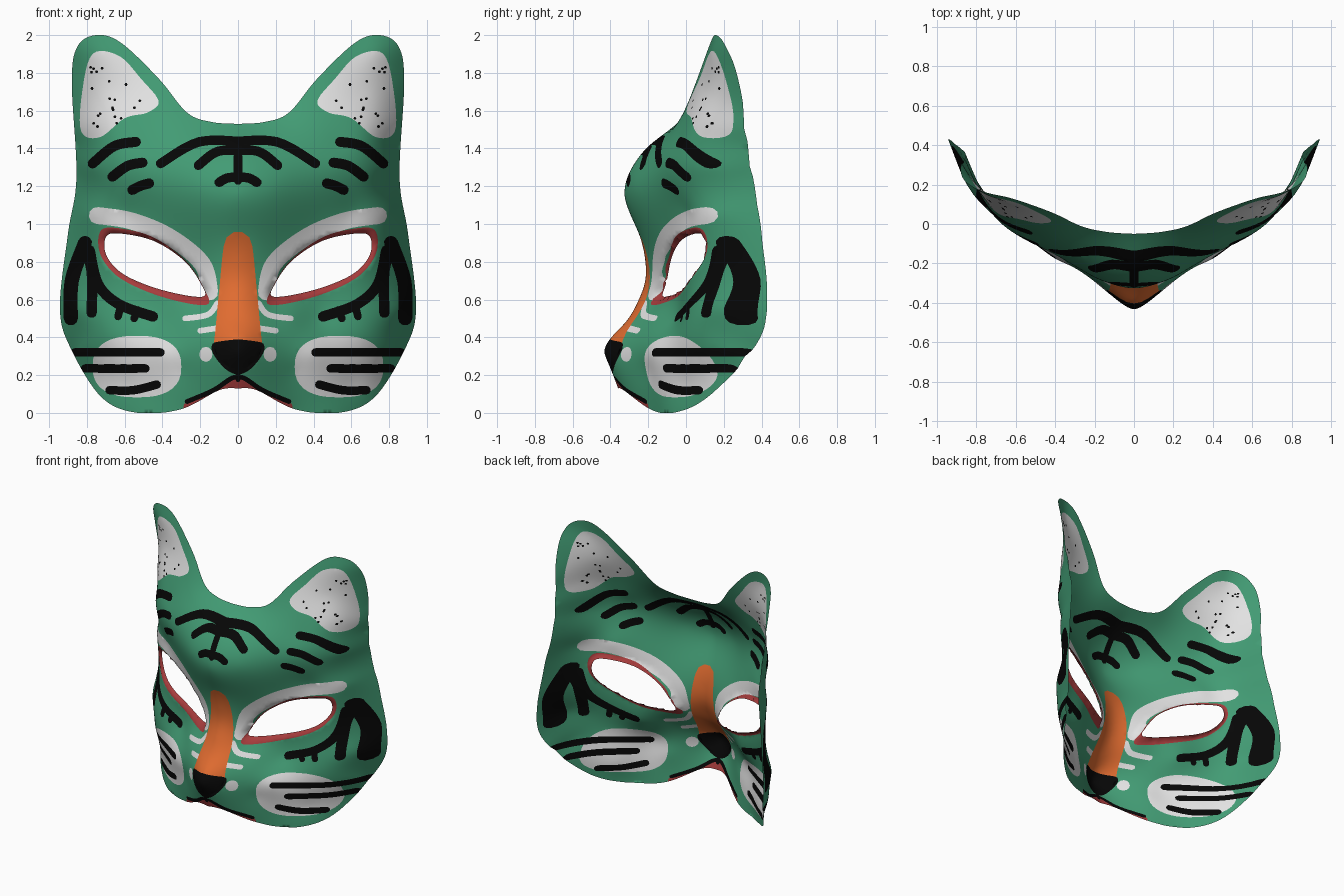
import bpy, math, random
from mathutils import Vector, kdtree
from mathutils.geometry import delaunay_2d_cdt

if "Cube" in bpy.data.objects:
    bpy.data.objects.remove(bpy.data.objects["Cube"])

random.seed(4)

# Materials, in rising paint priority
COLOURS = {"green": (.055, .33, .175), "white": (.76, .76, .76), "orange": (.75, .15, .03),
           "red": (.38, .045, .045), "black": (.002, .002, .002)}
GREEN, WHITE, ORANGE, RED, BLACK = range(5)

# Half outline of the mask, bottom centre to top centre: x, z, depth y
OUTLINE = [(0, .13, -.36), (.1, .12, -.33), (.3, .02, -.19), (.53, 0, -.07), (.72, .08, .11),
           (.88, .33, .35), (.943, .55, .43), (.9, .95, .4), (.855, 1.25, .355), (.88, 1.75, .28),
           (.85, 1.94, .21), (.75, 2, .16), (.62, 1.96, .13), (.42, 1.77, .06), (.27, 1.59, -.01),
           (.14, 1.54, -.04), (0, 1.53, -.05)]
# Centre profile: z, y
PROFILE = [(.26, -.41), (.33, -.433), (.4, -.395), (.48, -.32), (.6, -.25), (.8, -.215),
           (.95, -.25), (1.15, -.325), (1.3, -.285), (1.42, -.19)]
# Relief of muzzle, cheeks, brows, forehead and ears: x, z, y
RELIEF = [(.1, .34, -.37), (.19, .31, -.3), (.11, .6, -.21), (.175, .6, -.16), (.28, .5, -.165),
          (.3, .22, -.21), (.4, .32, -.175), (.6, .15, 0), (.7, .24, .07), (.85, .32, .26),
          (.42, .5, -.06), (.76, .6, .11), (.86, .55, .22), (.72, .9, .09),
          (.79, 1.05, .17), (.6, 1.06, .01), (.4, 1, -.1), (.22, .9, -.17),
          (.77, 1.3, .13), (.52, 1.33, -.09), (.2, 1.2, -.27), (.25, 1.42, -.14), (.54, 1.43, -.04),
          (.65, 1.7, .1), (.75, 1.53, .12), (.83, 1.5, .24), (.73, 1.9, .14), (.82, 1.72, .22)]


# Curve helpers
def spline(pts, closed=False, steps=6, dim=2):
    n, out = len(pts), []

    def get(i):
        return Vector(pts[i % n if closed else min(max(i, 0), n - 1)][:dim])
    for i in range(n if closed else n - 1):
        a, b, c, d = (get(i + k) for k in (-1, 0, 1, 2))
        for s in range(steps):
            t = s / steps
            out.append(b + (c - a) * t / 2 + (a - b * 2.5 + c * 2 - d / 2) * t * t
                       + (b * 3 - a - c * 3 + d) * t ** 3 / 2)
    return out if closed else out + [get(n - 1)]


def blob(*pts):
    return spline(pts, True)


def oval(x, z, rx, rz, n=6, power=1):
    out = []
    for k in range(n):
        c, s = math.cos(k * math.tau / n), math.sin(k * math.tau / n)
        out.append(Vector((x + rx * math.copysign(abs(c) ** power, c),
                           z + rz * math.copysign(abs(s) ** power, s))))
    return out


def stroke(width, *pts, end=None):
    """Round-ended brush stroke, tapering to the end width."""
    path, left, right = spline(pts), [], []
    for i, p in enumerate(path):
        t = (path[min(i + 1, len(path) - 1)] - path[max(i - 1, 0)]).normalized()
        r = (width + ((end or width) - width) * i / (len(path) - 1)) / 2
        left.append(p + Vector((-t.y, t.x)) * r)
        right.append(p - Vector((-t.y, t.x)) * r)

    def cap(c, start):
        v = start - c
        turns = [-k * math.pi / 5 for k in range(1, 5)]
        return [c + Vector((v.x * math.cos(a) - v.y * math.sin(a),
                            v.x * math.sin(a) + v.y * math.cos(a))) for a in turns]
    return left + cap(path[-1], left[-1]) + right[::-1] + cap(path[0], right[0])


def inside(p, poly):
    hit, a = False, poly[-1]
    for b in poly:
        if (a.y > p.y) != (b.y > p.y) and p.x < (b.x - a.x) * (p.y - a.y) / (b.y - a.y) + a.x:
            hit = not hit
        a = b
    return hit


# Smooth symmetric depth surface through the control points (thin-plate spline)
def kernel(x, z, px, pz):
    total = 0
    for side in (px, -px):
        r2 = (x - side) ** 2 + (z - pz) ** 2
        total += r2 * math.log(r2) if r2 > 1e-12 else 0
    return total


def solve(m):
    n = len(m)
    for i in range(n):
        p = max(range(i, n), key=lambda r: abs(m[r][i]))
        m[i], m[p] = m[p], m[i]
        for r in range(i + 1, n):
            f = m[r][i] / m[i][i]
            if f:
                m[r] = [u - f * v for u, v in zip(m[r], m[i])]
    out = [0] * n
    for i in reversed(range(n)):
        out[i] = (m[i][n] - sum(m[i][j] * out[j] for j in range(i + 1, n))) / m[i][i]
    return out


CTRL = [tuple(p) for p in spline(OUTLINE, steps=3, dim=3)] + [(0, z, y) for z, y in PROFILE] + RELIEF
rows = [[kernel(x, z, c[0], c[1]) + (.0006 if i == j else 0) for j, c in enumerate(CTRL)]
        + [1, z, y] for i, (x, z, y) in enumerate(CTRL)]
rows.append([1] * len(CTRL) + [0] * 3)
rows.append([c[1] for c in CTRL] + [0] * 3)
W = solve(rows)


def depth(x, z):
    return W[-2] + W[-1] * z + sum(w * kernel(x, z, c[0], c[1]) for w, c in zip(W, CTRL))


PAINT = []


def paint(colour, *polys):
    PAINT.extend((colour, poly) for poly in polys)


# Eye opening, with a red rim that is the same shape enlarged
eye = blob((.188, .615), (.4, .65), (.6, .73), (.695, .83), (.7, .93), (.63, .95), (.45, .912),
           (.29, .81), (.2, .69))
mid = sum(eye, Vector((0, 0))) / len(eye)
paint(RED, [mid + Vector(((p.x - mid.x) * 1.1 + .008, (p.y - mid.y) * 1.22 - .005)) for p in eye])

# White brow, cheek patch, ear lining and muzzle marks
ear = blob((.42, 1.65), (.51, 1.765), (.63, 1.89), (.77, 1.9), (.825, 1.7), (.83, 1.49), (.73, 1.46),
           (.6, 1.56), (.48, 1.59))
paint(WHITE, ear, oval(.535, .245, .235, .163, 36, .8),
      stroke(.09, (.15, .64), (.19, .79), (.36, .93), (.56, 1.015), (.745, 1.045)),
      stroke(.03, (.11, .58), (.16, .52), (.28, .5)), stroke(.03, (.1, .45), (.2, .435)),
      oval(.17, .31, .035, .04, 12))

# Orange nose bridge, black nose tip, mouth line and red lip below it
paint(ORANGE, stroke(.15, (0, .885), (0, .62), (0, .36), end=.26))
paint(BLACK, blob((-.1, .378), (.1, .378), (.14, .345), (.11, .28), (.04, .215), (-.04, .215)),
      stroke(.025, (0, .25), (0, .175)))
mouth = [(-.03, .185), (.03, .185), (.13, .12), (.27, .06)]
paint(BLACK, stroke(.025, *mouth))
paint(RED, stroke(.08, *[(x * .93, z - .035) for x, z in mouth]))

# Black forehead stripes: centre bar, bars beside it, and three on each temple
paint(BLACK, stroke(.045, (0, 1.42), (0, 1.23)))
for reach, z, drop in ((.41, 1.435, .115), (.21, 1.385, .075), (.1, 1.245, .025)):
    paint(BLACK, stroke(.05, (-.04, z), (reach / 2, z), (reach, z - drop)))
for k in range(3):
    a, b = Vector((.54 - .035 * k, 1.435 - .11 * k)), Vector((.77 - .105 * k, 1.32 - .07 * k))
    paint(BLACK, stroke(.053, a, (a + b) / 2 + Vector((0, .035 - .015 * k)), b))

# Black arch beside the eye and its branches
paint(BLACK, stroke(.075, (.885, .5), (.88, .7), (.81, .9)),
      stroke(.055, (.82, .9), (.775, .75), (.775, .53)),
      stroke(.055, (.785, .86), (.74, .68), (.63, .575), (.45, .51)),
      stroke(.04, (.62, .57), (.635, .51)), stroke(.04, (.53, .545), (.55, .5)))

# Black cheek whisker lines
for z, drop, x0, x1 in ((.32, 0, .41, .865), (.235, 0, .49, .81), (.15, .03, .43, .68)):
    paint(BLACK, stroke(.045, (x0, z), ((x0 + x1) / 2, z - drop), (x1, z - drop)))

# Ear speckles
for _ in range(24):
    q = Vector((random.uniform(.5, .8), random.uniform(1.5, 1.88)))
    if inside(q, ear):
        paint(BLACK, oval(q.x, q.y, .008, .008))

# Cut the flat half pattern along every outline, with a fine fill between
STEP = .022
rim = spline(OUTLINE, steps=8) + [Vector((0, 1.53 - .02 * k)) for k in range(1, 70)]
points, edges = [], []
for loop in [rim, eye] + [poly for _, poly in PAINT]:
    s = len(points)
    points += loop
    edges += [(s + i, s + (i + 1) % len(loop)) for i in range(len(loop))]
tree = kdtree.KDTree(len(points))
for i, p in enumerate(points):
    tree.insert((p.x, p.y, 0), i)
tree.balance()
for j in range(int(2 / STEP)):
    for i in range(int(.96 / STEP)):
        p = Vector(((i + .5 * (j % 2)) * STEP, j * STEP))
        if p.x > .005 and tree.find((p.x, p.y, 0))[2] > .009 and inside(p, rim):
            points.append(p)
flat, _, tris, *_ = delaunay_2d_cdt(points, edges, [], 0, 1e-5)

# Colour each face by the topmost painted shape holding its centre
faces, colours = [], []
for t in tris:
    c = (flat[t[0]] + flat[t[1]] + flat[t[2]]) / 3
    if c.x > 0 and inside(c, rim) and not inside(c, eye):
        faces.append(t)
        colours.append(max([GREEN] + [k for k, poly in PAINT if inside(c, poly)]))

# Drop unused points and bend the pattern into the mask, turning the eye edge inward
eye_tree = kdtree.KDTree(len(eye))
for i, p in enumerate(eye):
    eye_tree.insert((p.x, p.y, 0), i)
eye_tree.balance()
used = sorted({i for f in faces for i in f})
remap = {old: new for new, old in enumerate(used)}
verts = []
for i in used:
    x, z = flat[i]
    x = 0 if abs(x) < 1e-4 else x
    fold = max(0, 1 - eye_tree.find((x, z, 0))[2] / .022)
    verts.append((x, depth(x, z) + .03 * fold, max(z, 0)))
mesh = bpy.data.meshes.new("mask_shell")
mesh.from_pydata(verts, [], [[remap[i] for i in f] for f in faces])
for name, rgb in COLOURS.items():
    mat = bpy.data.materials.new(name)
    mat.diffuse_color = (*rgb, 1)
    mat.use_nodes = True
    mat.node_tree.nodes["Principled BSDF"].inputs["Base Color"].default_value = mat.diffuse_color
    mesh.materials.append(mat)
mesh.polygons.foreach_set("material_index", colours)
mesh.polygons.foreach_set("use_smooth", [True] * len(faces))
mesh.update()
mask = bpy.data.objects.new("mask_shell", mesh)
bpy.context.collection.objects.link(mask)

# Left half
mirror = mask.modifiers.new("left_half", 'MIRROR')
mirror.merge_threshold = .0005
